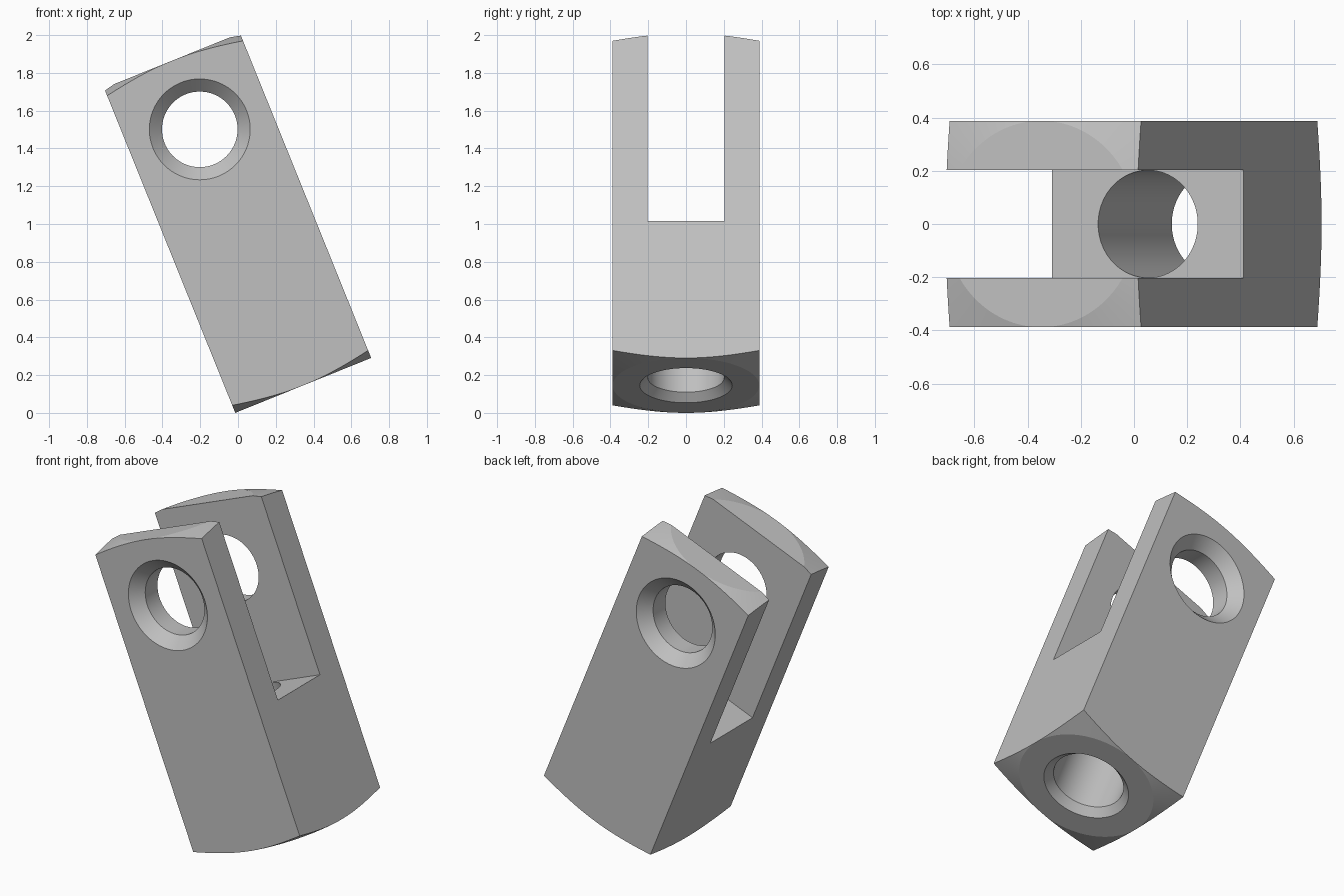
import bpy, bmesh, math
from mathutils import Matrix

if "Cube" in bpy.data.objects:
    bpy.data.objects.remove(bpy.data.objects["Cube"])

HALF = 0.388          # half width of the square bar
END = 0.927           # half length
FLOOR = -0.145        # slot floor along the bar
PIN = 0.535           # pin hole position along the bar
SLOT = 0.203          # half width of the slot
TILT = math.radians(-22)


def new_object(name, bm):
    bmesh.ops.recalc_face_normals(bm, faces=bm.faces[:])
    mesh = bpy.data.meshes.new(name)
    bm.to_mesh(mesh)
    bm.free()
    obj = bpy.data.objects.new(name, mesh)
    bpy.context.collection.objects.link(obj)
    return obj


def box(name, size, centre):
    bm = bmesh.new()
    bmesh.ops.create_cube(bm, size=1)
    bmesh.ops.scale(bm, vec=size, verts=bm.verts)
    bmesh.ops.translate(bm, vec=centre, verts=bm.verts)
    return new_object(name, bm)


def turned(name, profile, matrix=Matrix(), segments=96):
    """Solid of rings (radius, height) about z, capped at both ends."""
    bm = bmesh.new()
    rings = []
    for r, z in profile:
        angles = [2 * math.pi * i / segments for i in range(segments)]
        rings.append([bm.verts.new((r * math.cos(a), r * math.sin(a), z)) for a in angles])
    for low, high in zip(rings, rings[1:]):
        for i in range(segments):
            j = (i + 1) % segments
            bm.faces.new((low[i], low[j], high[j], high[i]))
    bm.faces.new(rings[0][::-1])
    bm.faces.new(rings[-1])
    bm.transform(matrix)
    return new_object(name, bm)


def combine(target, tool, operation):
    tool.hide_render = True
    mod = target.modifiers.new("cut", 'BOOLEAN')
    mod.operation, mod.solver, mod.object = operation, 'EXACT', tool
    bpy.context.view_layer.objects.active = target
    bpy.ops.object.modifier_apply(modifier=mod.name)
    bpy.data.objects.remove(tool)


# Square bar with turned, chamfered ends
fork = box("clevis_fork", (2 * HALF, 2 * HALF, 2 * END + 0.2), (0, 0, 0))
rim = 0.6
drop = (rim - HALF) * math.tan(math.radians(15))
envelope = turned("end_envelope", [(HALF, -END), (rim, drop - END),
                                   (rim, END - drop), (HALF, END)], segments=128)
combine(fork, envelope, 'INTERSECT')

# Slot between the two arms
combine(fork, box("slot_cutter", (2, 2 * SLOT, 2), (0, 0, FLOOR + 1)), 'DIFFERENCE')

# Countersunk bore along the bar
bore, sink = 0.202, 0.245
combine(fork, turned("bore_cutter", [(sink + 0.1, -END - 0.1), (bore, sink - bore - END),
                                     (bore, FLOOR + 0.1)]), 'DIFFERENCE')

# Countersunk pin hole through both arms
hole, sink = 0.2, 0.267
depth = HALF - (sink - hole)
across = Matrix.Translation((0, 0, PIN)) @ Matrix.Rotation(math.pi / 2, 4, 'X')
combine(fork, turned("pin_hole_cutter", [(sink + 0.1, -HALF - 0.1), (hole, -depth),
                                         (hole, depth), (sink + 0.1, HALF + 0.1)], across), 'DIFFERENCE')

# Lean the fork and set it on the ground
fork.data.transform(Matrix.Translation((-0.002, 0, 1.005)) @ Matrix.Rotation(TILT, 4, 'Y'))

# Plain grey metal
grey = bpy.data.materials.new("grey_metal")
grey.use_nodes = True
colour = (0.53, 0.53, 0.53, 1)
grey.diffuse_color = colour
grey.node_tree.nodes["Principled BSDF"].inputs["Base Color"].default_value = colour
fork.data.materials.clear()
fork.data.materials.append(grey)
for poly in fork.data.polygons:
    poly.material_index = 0

bpy.ops.object.select_all(action='DESELECT')
fork.select_set(True)
bpy.context.view_layer.objects.active = fork
bpy.ops.object.shade_smooth_by_angle(angle=math.radians(12))
